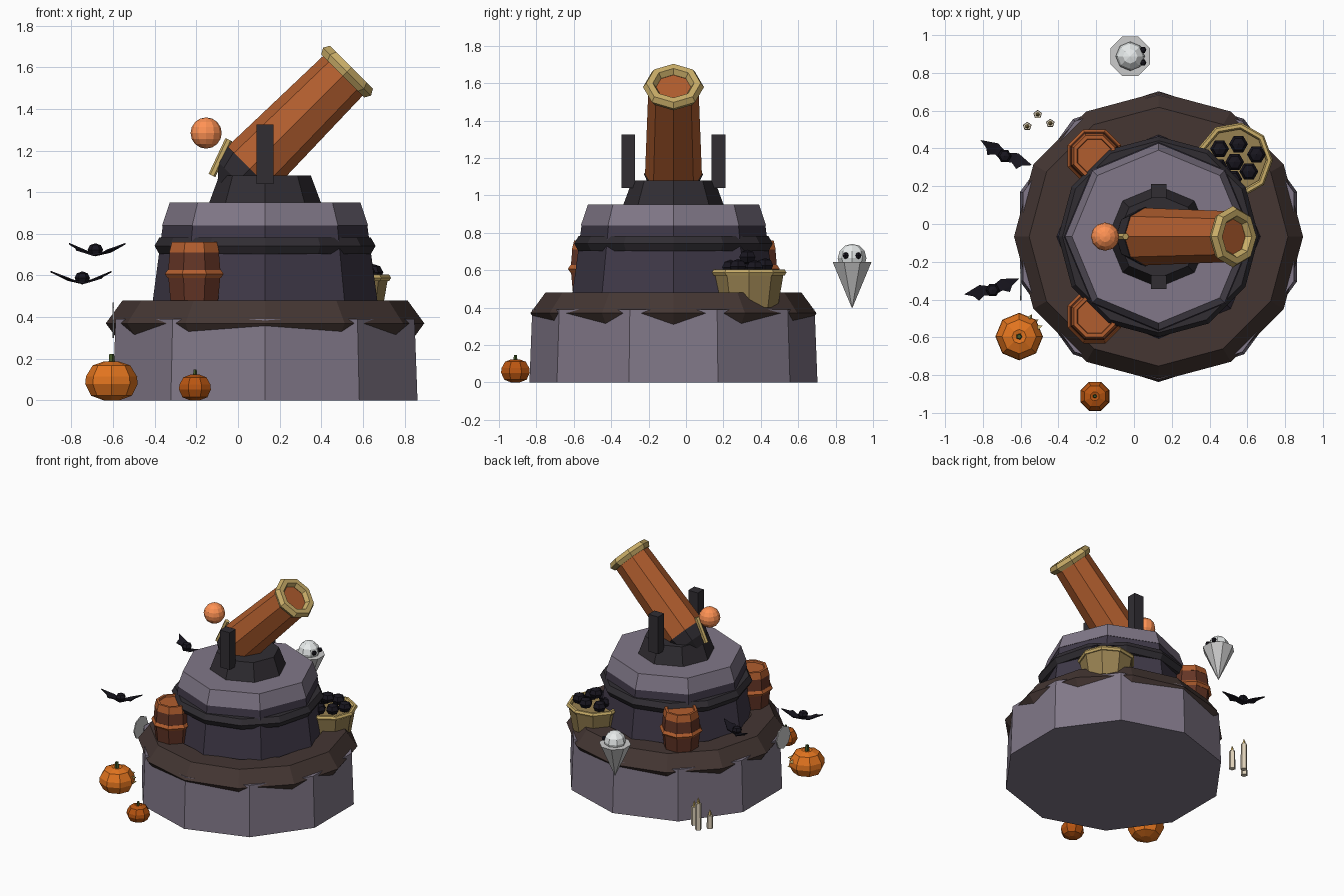
import bpy, bmesh, math
from mathutils import Vector, Matrix

if "Cube" in bpy.data.objects:
    bpy.data.objects.remove(bpy.data.objects["Cube"])

CX, CY = 0.13, -0.067          # tower axis


def mat(name, r, g, b):
    m = bpy.data.materials.new(name)
    m.diffuse_color = tuple((c / 255) ** 2.2 for c in (r, g, b)) + (1,)
    m.use_nodes = True
    m.node_tree.nodes["Principled BSDF"].inputs["Base Color"].default_value = m.diffuse_color
    return m


STONE = mat("stone", 128, 119, 135)
PURPLE = mat("dark_stone", 66, 60, 74)
BROWN = mat("brown", 70, 57, 54)
IRON = mat("iron", 52, 49, 54)
ORANGE = mat("orange", 176, 94, 50)
WOOD = mat("wood", 100, 56, 42)
GOLD = mat("gold", 200, 172, 104)
TAN = mat("tan", 150, 128, 82)
PUMPKIN = mat("pumpkin", 226, 116, 36)
PUMPKIN2 = mat("dark_pumpkin", 184, 86, 24)
GREEN = mat("stem_green", 70, 90, 45)
GLOW = mat("glow", 255, 145, 85)
BLACK = mat("black", 30, 28, 36)
WHITE = mat("white", 232, 236, 236)
VEIL = mat("veil", 196, 200, 200)
WAX = mat("wax", 222, 208, 184)


def finish(bm, name, m, matrix):
    bmesh.ops.recalc_face_normals(bm, faces=bm.faces)
    me = bpy.data.meshes.new(name)
    bm.to_mesh(me)
    bm.free()
    me.materials.append(m)
    ob = bpy.data.objects.new(name, me)
    ob.matrix_world = matrix
    bpy.context.collection.objects.link(ob)
    return ob


def frame(loc, axis=(0, 0, 1)):
    q = Vector((0, 0, 1)).rotation_difference(Vector(axis).normalized())
    return Matrix.Translation(loc) @ q.to_matrix().to_4x4()


def lathe(name, prof, n, m, loc=(0, 0, 0), axis=(0, 0, 1), closed=False, turn=0.0):
    """Revolve (radius, height) points; closed joins last ring to first, else caps ends."""
    bm = bmesh.new()
    rings = []
    for r, z in prof:
        if r < 1e-5:
            rings.append([bm.verts.new((0, 0, z))] * n)
        else:
            rings.append([bm.verts.new((r * math.cos(turn + i * math.tau / n),
                                        r * math.sin(turn + i * math.tau / n), z)) for i in range(n)])
    pairs = list(zip(rings, rings[1:])) + ([(rings[-1], rings[0])] if closed else [])
    for a, b in pairs:
        for i in range(n):
            j = (i + 1) % n
            vs = list(dict.fromkeys((a[i], a[j], b[j], b[i])))
            if len(vs) > 2:
                bm.faces.new(vs)
    if not closed:
        for ring in (rings[0], rings[-1]):
            if ring[0] is not ring[1]:
                bm.faces.new(ring)
    return finish(bm, name, m, frame(loc, axis))


def torus(name, R, r, n, k, m, loc, axis=(0, 0, 1), zs=1.0, turn=0.0):
    prof = [(R + r * math.cos(i * math.tau / k), zs * r * math.sin(i * math.tau / k)) for i in range(k)]
    return lathe(name, prof, n, m, loc, axis, True, turn)


def ball(name, r, m, loc, n=8, rings=6, zs=1.0):
    prof = [(r * math.sin(math.pi * i / rings), -zs * r * math.cos(math.pi * i / rings))
            for i in range(rings + 1)]
    return lathe(name, prof, n, m, loc)


def box(name, size, m, loc):
    bm = bmesh.new()
    bmesh.ops.create_cube(bm, size=1)
    bmesh.ops.scale(bm, vec=size, verts=bm.verts)
    return finish(bm, name, m, Matrix.Translation(loc))


# Tower tiers and rings
T = (CX, CY, 0)
lathe("base_drum", [(0.77, 0), (0.755, 0.39)], 10, STONE, T, turn=math.pi / 2)
torus("base_ring", 0.605, 0.16, 12, 6, BROWN, (CX, CY, 0.37), zs=0.79)
lathe("middle_drum", [(0.55, 0.40), (0.49, 0.85)], 8, PURPLE, T)
torus("middle_ring", 0.485, 0.046, 12, 6, IRON, (CX, CY, 0.742))
lathe("top_platform", [(0.495, 0.84), (0.458, 0.95)], 8, STONE, T)

# Cannon mount
lathe("turret_foot", [(0.27, 0.945), (0.22, 1.08)], 8, IRON, T)
for s in (-1, 1):
    box("cannon_bracket", (0.082, 0.073, 0.285), IRON, (CX, CY + s * 0.241, 1.182))

# Cannon, aimed 45 degrees up along +x
A = (1, 0, 1)
P = (0.058, CY, 1.113)
lathe("cannon_barrel", [(0.152, 0), (0.134, 0.655)], 8, ORANGE, P, A)
lathe("cannon_breech", [(0.07, -0.15), (0.13, -0.085), (0.158, 0.0)], 8, IRON, P, A)
torus("muzzle_ring", 0.128, 0.035, 8, 6, GOLD, (0.524, CY, 1.579), A)
lathe("fuse", [(0.018, 0), (0.018, 0.19)], 6, GOLD, (-0.125, CY, 1.08), (0.08, 0, 0.17))
ball("fuse_spark", 0.075, GLOW, (-0.153, CY, 1.284), 12, 8)

# Barrels on the ledge
for y in (-0.49, 0.36):
    L = (-0.21, y, 0)
    lathe("barrel_body", [(0.118, 0.42), (0.137, 0.61), (0.128, 0.71)], 8, WOOD, L, turn=math.pi / 8)
    lathe("barrel_lid", [(0.13, 0.71), (0.117, 0.76), (0.098, 0.76), (0.094, 0.748)],
          8, ORANGE, L, turn=math.pi / 8)
    torus("barrel_band", 0.132, 0.021, 8, 5, ORANGE, (-0.21, y, 0.607), turn=math.pi / 8)

# Bowl of cannonballs
B = (0.533, 0.338)
lathe("bowl", [(0.155, 0.40), (0.188, 0.59), (0.17, 0.575)], 9, TAN, (*B, 0))
torus("bowl_rim", 0.184, 0.018, 9, 6, GOLD, (*B, 0.588))
for x, y, z in ((-0.08, 0.06, 0.615), (0.02, 0.085, 0.625), (0.115, 0.03, 0.615),
                (-0.085, -0.04, 0.615), (0.075, -0.06, 0.62), (0, -0.01, 0.67), (-0.01, -0.1, 0.615)):
    ball("cannonball", 0.05, BLACK, (B[0] + x, B[1] + y, z), 6, 4, 0.8)


# Pumpkins with ribs and stems
def pumpkin(x, y, r, h, m):
    prof = [(0.3 * r, 0.0), (0.78 * r, 0.12 * h), (r, 0.42 * h), (r * 0.97, 0.62 * h),
            (0.72 * r, 0.9 * h), (0.3 * r, h), (0, 0.95 * h)]
    lathe("pumpkin", prof, 8, m, (x, y, 0), turn=math.pi / 8 if r < 0.1 else 0)
    lathe("pumpkin_stem", [(0.14 * r, 0.93 * h), (0.1 * r, 1.2 * h)], 5, GREEN, (x, y, 0))


pumpkin(-0.608, -0.596, 0.126, 0.186, PUMPKIN)
pumpkin(-0.207, -0.912, 0.083, 0.123, PUMPKIN2)
# Carved face of the large pumpkin
for a, z in ((25, 0.115), (60, 0.115), (42, 0.065)):
    d = Vector((math.cos(math.radians(a)), math.sin(math.radians(a)), 0))
    lathe("pumpkin_face", [(0.018, 0), (0, 0.03)], 3, GOLD, Vector((-0.608, -0.596, z)) + d * 0.108, d)


# Bats
def bat(x, y, z, deg):
    M = Matrix.Translation((x, y, z)) @ Matrix.Rotation(math.radians(deg), 4, 'Z')
    out = [(0, 0.02, -0.025), (0.06, 0.045, -0.01), (0.152, 0.02, 0.03), (0.105, -0.005, 0.01),
           (0.085, -0.035, 0.0), (0.05, -0.015, -0.012), (0, -0.03, -0.025)]
    for s in (-1, 1):
        bm = bmesh.new()
        lo, hi = ([bm.verts.new((s * u, v, w + t)) for u, v, w in out] for t in (-0.004, 0.004))
        bm.faces.new(lo)
        bm.faces.new(hi)
        for i in range(len(out)):
            j = (i + 1) % len(out)
            bm.faces.new((lo[i], lo[j], hi[j], hi[i]))
        bmesh.ops.triangulate(bm, faces=[f for f in bm.faces if len(f.verts) > 4])
        finish(bm, "bat_wing", BLACK, M)
    ball("bat_body", 0.037, BLACK, (x, y, z), 6, 4, 0.85)


bat(-0.685, 0.36, 0.723, -26)
bat(-0.748, -0.35, 0.588, 16)

# Ghost looking along +x
G = (-0.02, 0.888)
ball("ghost_head", 0.077, WHITE, (*G, 0.664), 8, 6)
lathe("ghost_veil", [(0, 0.395), (0.113, 0.645)], 8, VEIL, (*G, 0), turn=math.pi / 8)
for s in (-1, 1):
    ball("ghost_eye", 0.018, BLACK, (G[0] + 0.068, G[1] + s * 0.034, 0.678), 6, 4)

# Candles on the ground
for x, y, h in ((-0.565, 0.517, 0.1), (-0.51, 0.58, 0.2), (-0.443, 0.533, 0.14)):
    lathe("candle", [(0.024, 0), (0.022, h)], 5, WAX, (x, y, 0), turn=math.pi / 2)
    lathe("candle_flame", [(0.012, h), (0.01, h + 0.02), (0, h + 0.045)], 5, GOLD, (x, y, 0))

# Cobweb plate on the left wall
lathe("cobweb", [(0.085, -0.004), (0.085, 0.004)], 8, VEIL, (-0.6, -0.32, 0.385), (1, 0, 0))
